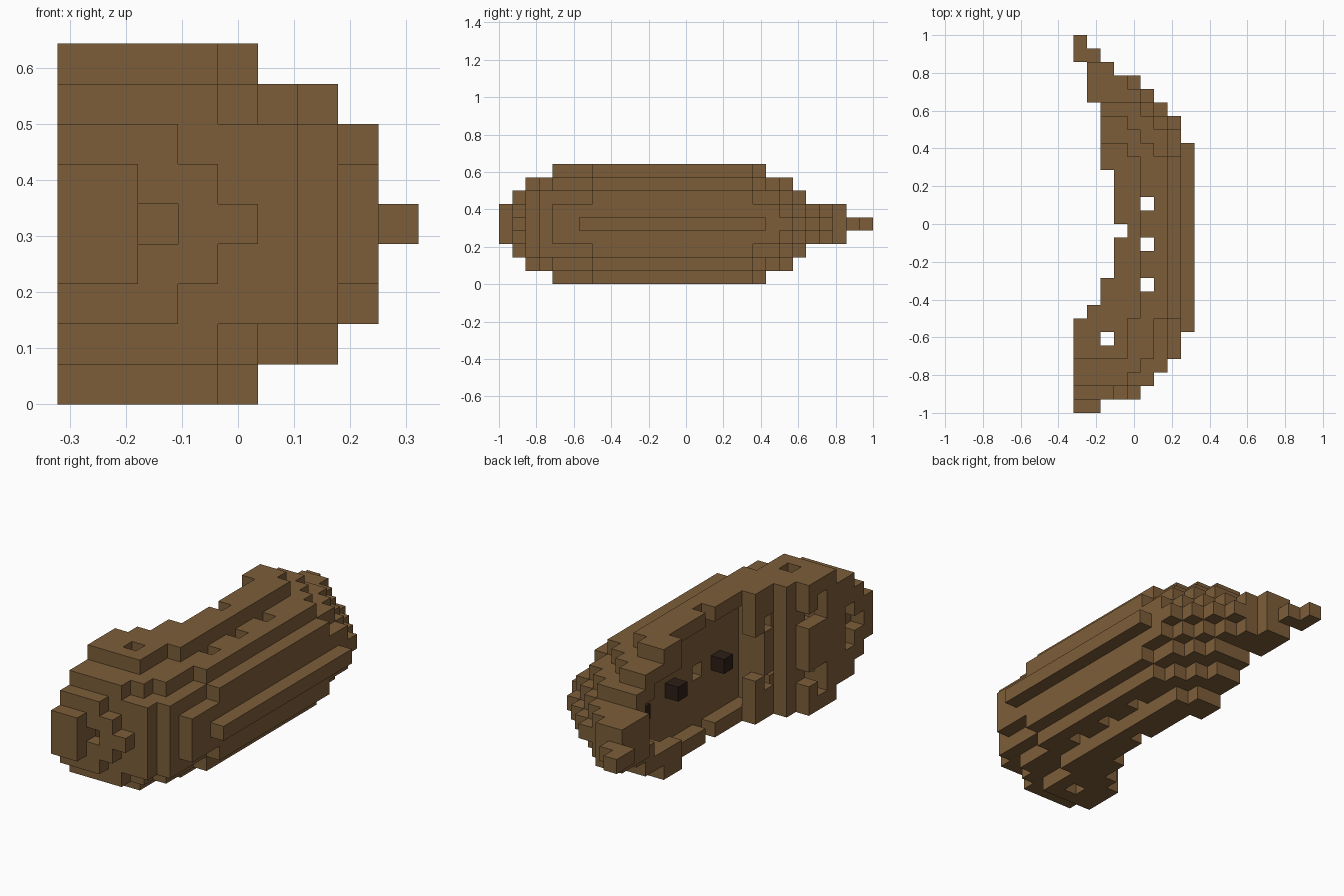
import bpy
import bmesh
from mathutils import Vector

if "Cube" in bpy.data.objects:
    bpy.data.objects.remove(bpy.data.objects["Cube"], do_unlink=True)

UNIT = 1 / 14
LENGTH, WIDTH, HEIGHT = 28, 9, 9
MIDDLE = HEIGHT // 2


def make_material(name, color):
    mat = bpy.data.materials.new(name)
    mat.use_nodes = True
    mat.diffuse_color = color
    mat.node_tree.nodes["Principled BSDF"].inputs["Base Color"].default_value = color
    return mat


def expand(runs):
    """Turn (count, value) runs along the length into one value per step."""
    return [value for count, value in runs for _ in range(count)]


def build_blocks(name, cells, mat):
    """Make one mesh from the exposed sides of a set of grid cells."""
    bm = bmesh.new()
    corners = {}

    def corner(p):
        key = tuple(round(c) for c in p)
        if key not in corners:
            x, y, z = key
            corners[key] = bm.verts.new(((x - WIDTH / 2) * UNIT,
                                         (y - LENGTH / 2) * UNIT, z * UNIT))
        return corners[key]

    half = Vector((0.5, 0.5, 0.5))
    for cell in sorted(cells):
        middle = Vector(cell) + half
        for axis in range(3):
            for sign in (-1, 1):
                n = Vector((0, 0, 0))
                n[axis] = sign
                if tuple(int(c) for c in Vector(cell) + n) in cells:
                    continue
                u = Vector((0, 0, 0))
                u[(axis + 1) % 3] = 0.5
                v = n.cross(u)
                face_mid = middle + n / 2
                bm.faces.new([corner(face_mid + a * u + b * v)
                              for a, b in ((-1, -1), (1, -1), (1, 1), (-1, 1))])
    mesh = bpy.data.meshes.new(name)
    bm.to_mesh(mesh)
    bm.free()
    mesh.materials.append(mat)
    obj = bpy.data.objects.new(name, mesh)
    bpy.context.collection.objects.link(obj)
    return obj


# Outer limit toward +x of each layer, from the middle layer outward (-1 = empty)
outer = [
    expand([(1, 1), (1, 4), (1, 5), (1, 6), (2, 7), (14, 8), (2, 7),
            (1, 6), (1, 5), (1, 4), (1, 2), (1, 1), (1, 0)]),
    expand([(1, 1), (1, 3), (1, 5), (1, 6), (17, 7), (1, 6),
            (1, 5), (1, 4), (1, 3), (1, 2), (2, -1)]),
    expand([(1, -1), (1, 2), (1, 5), (4, 6), (12, 7), (2, 6), (1, 5),
            (1, 4), (5, -1)]),
    expand([(2, -1), (1, 3), (1, 4), (3, 5), (12, 6), (1, 5), (1, 4),
            (1, 3), (6, -1)]),
    expand([(4, -1), (3, 3), (12, 4), (1, 3), (8, -1)]),
]
# Broken rim toward -x
rim = expand([(7, 0), (1, 1), (2, 2), (3, 3), (1, 4), (4, 3), (5, 2),
              (3, 1), (2, 0)])
# Inner wall that closes the hollow behind the rim (-1 = none)
wall = expand([(3, -1), (3, 0), (2, 1), (1, 3), (12, 4), (1, 3), (1, 2),
               (3, 1), (2, 0)])
# Directions in which open space makes a cell part of the skin
around = [(a, b, c) for a in (0, 1) for b in (-1, 0, 1) for c in (-1, 0, 1)
          if 0 < a + abs(b) + abs(c) < 3]


def inside(i, j, k):
    if not (0 <= j < LENGTH and 0 <= k < HEIGHT):
        return False
    return i <= outer[abs(k - MIDDLE)][j]


def is_shell(i, j, k):
    if not inside(i, j, k) or i < rim[j]:
        return False
    off = abs(k - MIDDLE)
    skin = not all(inside(i + a, j + b, k + c) for a, b, c in around)
    # inner wall, with window slots near the front end
    slot = j == 5 and off in (2, 3)
    inner_wall = i == wall[j] and not slot
    # bumps standing out from the wall, and the lip curling over the hollow
    bump = (i == 0 and j == 6 and off in (0, 1, 3)) or (i == 2 and j == 8 and off < 2)
    lip = i == 2 and ((j == 9 and off >= 2) or (j in (8, 18, 19) and off == 3))
    return skin or inner_wall or bump or lip


shell = {(i, j, k) for i in range(WIDTH) for j in range(LENGTH)
         for k in range(HEIGHT) if is_shell(i, j, k)}

# Holes through the ledges and end cap, the front and the middle of the wall
for i, j in ((5, 9), (5, 12), (5, 15), (2, 5)):
    shell -= {(i, j, k) for k in range(HEIGHT)}
shell -= {(2, 1, MIDDLE), (4, 13, MIDDLE)}

bark = make_material("bark brown", (0.205, 0.111, 0.041, 1))
dark = make_material("dark brown", (0.027, 0.013, 0.008, 1))

# Small dark lumps spaced along the inner wall
lumps = {"front_lump": 11, "middle_lump": 16, "back_lump": 20}
build_blocks("hollow_shell", shell - {(3, j, MIDDLE) for j in lumps.values()}, bark)
for name, j in lumps.items():
    build_blocks(name, {(3, j, MIDDLE)}, dark)
